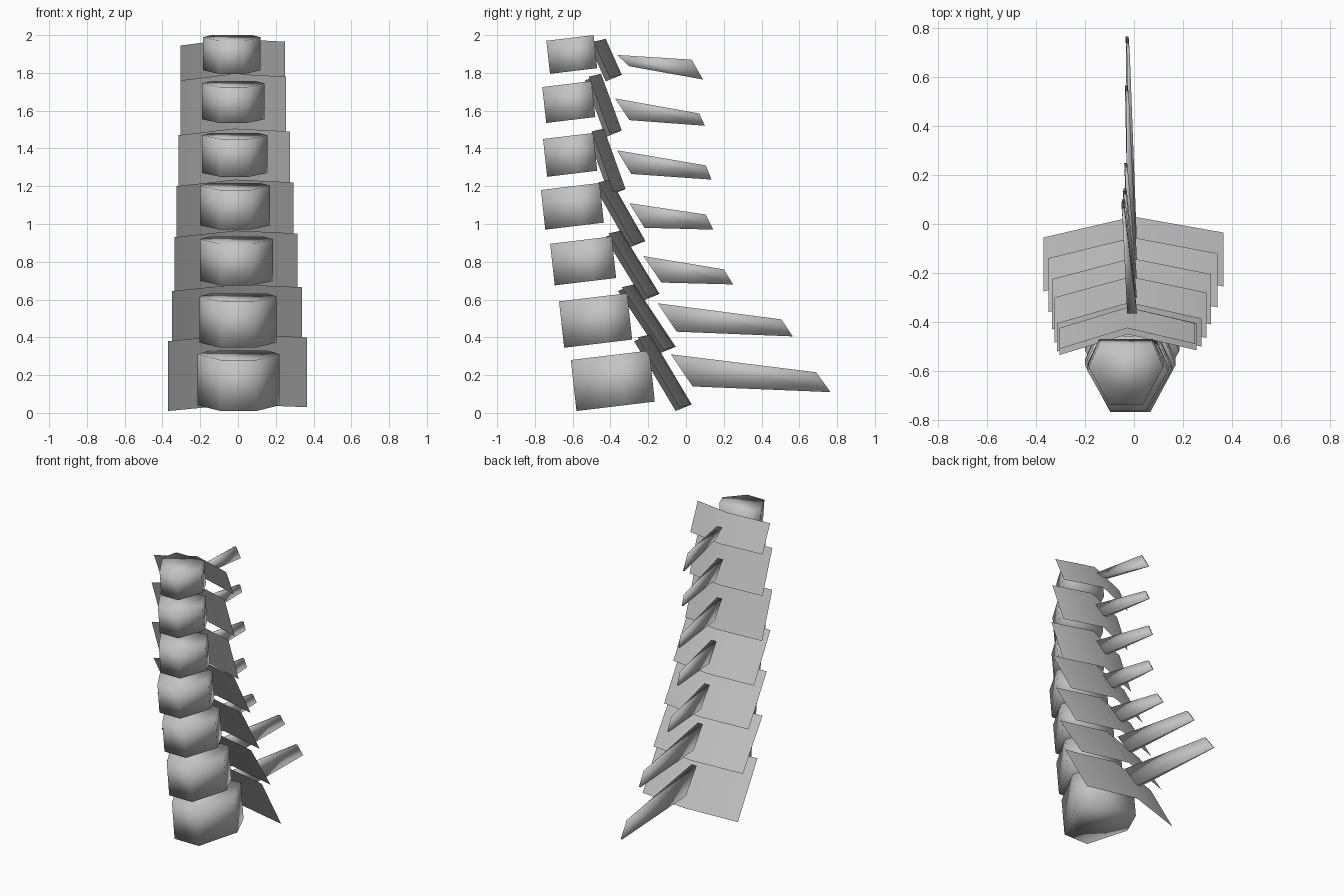
import bpy
from mathutils import Vector

cube = bpy.data.objects.get("Cube")
if cube:
    bpy.data.objects.remove(cube, do_unlink=True)

grey = bpy.data.materials.new("bone grey")
grey.use_nodes = True
grey.diffuse_color = (0.55, 0.55, 0.55, 1)
grey.node_tree.nodes["Principled BSDF"].inputs["Base Color"].default_value = grey.diffuse_color


def make_part(name, verts, faces):
    """Smooth shaded mesh part in the single bone material."""
    mesh = bpy.data.meshes.new(name)
    mesh.from_pydata(verts, [], faces)
    mesh.materials.append(grey)
    mesh.shade_smooth()
    part = bpy.data.objects.new(name, mesh)
    bpy.context.collection.objects.link(part)
    return part


def prism(name, lower, upper):
    """Closed solid between two matching loops."""
    n = len(lower)
    sides = [(i, (i + 1) % n, n + (i + 1) % n, n + i) for i in range(n)]
    caps = [tuple(reversed(range(n))), tuple(range(n, n + n))]
    return make_part(name, lower + upper, sides + caps)


def vertebral_body(name, left, right, front, low, depth, height):
    """Six sided block, tipped slightly back."""
    mid, half = (left + right) / 2, (right - left) / 2
    along = Vector((0, depth, depth * 0.12))
    up = Vector((0, -height * 0.11, height))
    base = Vector((mid, front, low))
    outline = [(-0.44, 0), (0.44, 0), (1, 0.62), (0.72, 1), (-0.72, 1), (-1, 0.62)]
    lower = [base + Vector((u * half, 0, 0)) + along * v for u, v in outline]
    prism(name, lower, [p + up for p in lower])


def arch_plate(name, left, right, top_y, top_z, low_y, low_z):
    """Thin plate folded along its centre, wings swept forward."""
    mid = (left + right) / 2
    verts = []
    for y, z in ((low_y, low_z), (top_y, top_z)):
        verts += [(left, y - 0.085, z - 0.035), (mid, y, z), (right, y - 0.065, z - 0.015)]
    make_part(name, verts, [(0, 1, 4, 3), (1, 2, 5, 4)])


def rear_spine(name, lean, profile):
    """Tapering blade; profile runs front top, rear top, rear low, front low."""
    widths = (0.02, 0.006, 0.006, 0.015)
    shift = (-0.008, lean, lean - 0.005, -0.01)
    loops = []
    for side in (-1, 1):
        loops.append([Vector((s + side * w, y, z))
                      for s, w, (y, z) in zip(shift, widths, profile)])
    prism(name, *loops)


# left, right, front, low, depth, height
bodies = [
    (-0.215, 0.22, -0.58, 0.01, 0.415, 0.27),
    (-0.205, 0.205, -0.645, 0.345, 0.36, 0.245),
    (-0.2, 0.185, -0.695, 0.675, 0.325, 0.22),
    (-0.2, 0.17, -0.745, 0.97, 0.31, 0.21),
    (-0.19, 0.155, -0.735, 1.25, 0.265, 0.2),
    (-0.19, 0.14, -0.74, 1.535, 0.26, 0.19),
    (-0.185, 0.12, -0.72, 1.795, 0.25, 0.175),
]
# left, right, top y and z, low y and z
plates = [
    (-0.37, 0.365, -0.19, 0.415, 0.03, 0.045),
    (-0.35, 0.34, -0.275, 0.68, -0.055, 0.35),
    (-0.335, 0.315, -0.345, 0.965, -0.14, 0.63),
    (-0.325, 0.295, -0.4, 1.235, -0.215, 0.91),
    (-0.315, 0.275, -0.435, 1.505, -0.32, 1.185),
    (-0.305, 0.255, -0.45, 1.795, -0.34, 1.495),
    (-0.305, 0.25, -0.425, 1.98, -0.34, 1.79),
]
spines = [
    ((-0.08, 0.31), (0.69, 0.215), (0.765, 0.11), (0.035, 0.14)),
    ((-0.15, 0.58), (0.505, 0.495), (0.565, 0.405), (-0.05, 0.43)),
    ((-0.225, 0.83), (0.2, 0.76), (0.25, 0.68), (-0.13, 0.69)),
    ((-0.3, 1.11), (0.105, 1.05), (0.145, 0.97), (-0.22, 0.98)),
    ((-0.365, 1.39), (0.105, 1.31), (0.135, 1.235), (-0.29, 1.265)),
    ((-0.375, 1.665), (0.07, 1.585), (0.1, 1.52), (-0.3, 1.55)),
    ((-0.365, 1.895), (0.03, 1.87), (0.09, 1.765), (-0.3, 1.835)),
]

# Stack the seven vertebrae from the bottom up
for i, (body, plate, spine) in enumerate(zip(bodies, plates, spines), start=1):
    vertebral_body(f"vertebral_body_{i}", *body)
    arch_plate(f"arch_plate_{i}", *plate)
    rear_spine(f"rear_spine_{i}", -0.02 - 0.003 * i, spine)
